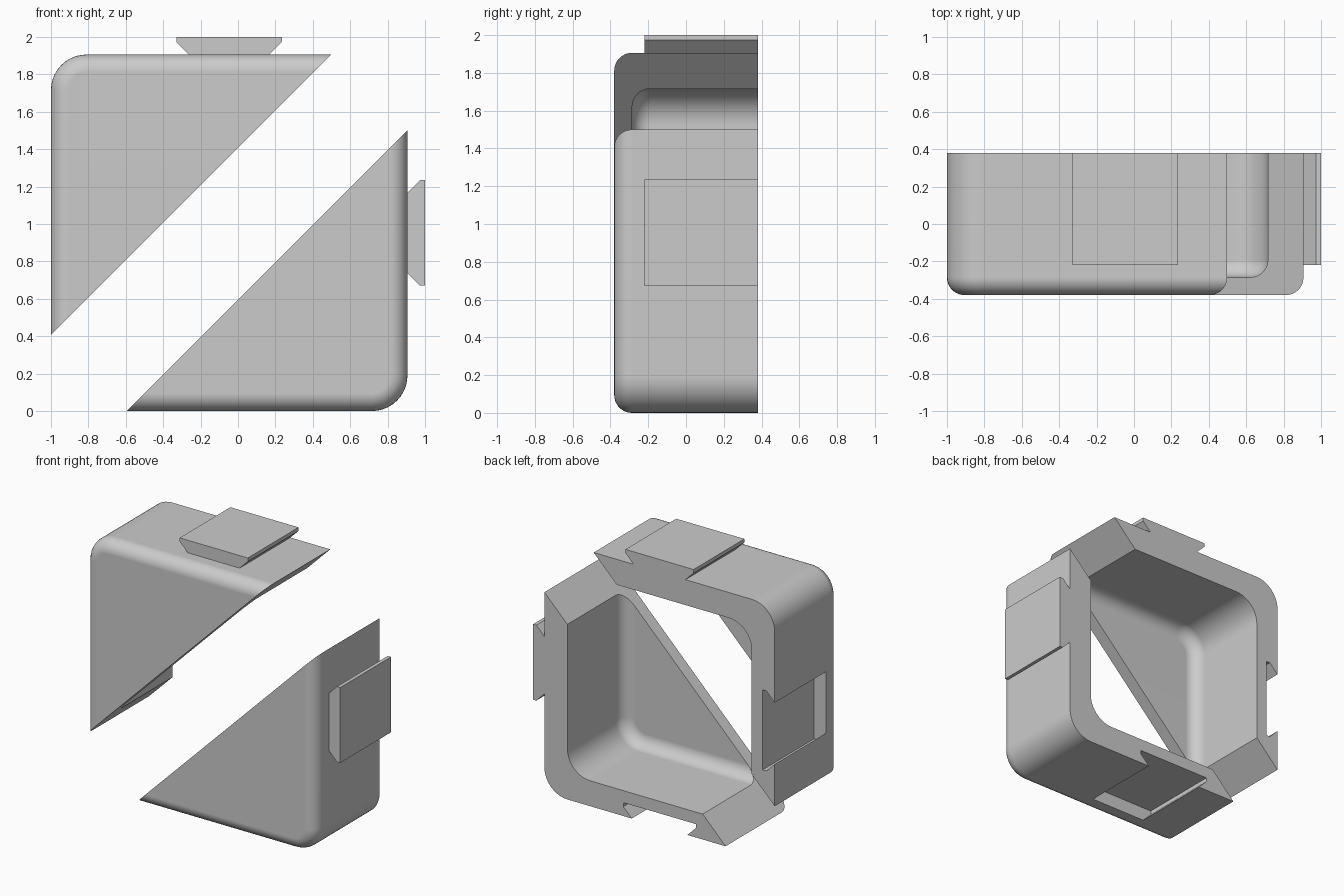
import bpy, bmesh, math
from mathutils import Vector

if "Cube" in bpy.data.objects:
    bpy.data.objects.remove(bpy.data.objects["Cube"])

CX, CZ = -0.047, 0.953      # centre of the square shell
HALF, WALL = 0.953, 0.19    # outer half width and wall thickness
BACK, FRONT = 0.38, -0.38
CORNER, FILLET = 0.19, 0.094

grey = bpy.data.materials.new("plain grey")
grey.use_nodes = True
grey.diffuse_color = (0.6, 0.6, 0.6, 1)
grey.node_tree.nodes["Principled BSDF"].inputs["Base Color"].default_value = (0.6, 0.6, 0.6, 1)


def loft(name, rings):
    """Closed solid through a list of rings with equal point counts."""
    bm = bmesh.new()
    loops = [[bm.verts.new(p) for p in ring] for ring in rings]
    for a, b in zip(loops, loops[1:]):
        for i in range(len(a)):
            j = (i + 1) % len(a)
            bm.faces.new((a[i], a[j], b[j], b[i]))
    bm.faces.new(loops[0])
    bm.faces.new(loops[-1])
    bmesh.ops.recalc_face_normals(bm, faces=bm.faces)
    mesh = bpy.data.meshes.new(name)
    bm.to_mesh(mesh)
    bm.free()
    mesh.materials.append(grey)
    ob = bpy.data.objects.new(name, mesh)
    bpy.context.collection.objects.link(ob)
    return ob


def rounded_ring(half, radius, y, steps=10):
    pts = []
    for k in range(4):
        mid = math.pi / 4 + k * math.pi / 2
        sx, sz = math.copysign(1, math.cos(mid)), math.copysign(1, math.sin(mid))
        for i in range(steps + 1):
            a = (k + i / steps) * math.pi / 2
            pts.append((CX + sx * (half - radius) + radius * math.cos(a), y,
                        CZ + sz * (half - radius) + radius * math.sin(a)))
    return pts


def rounded_block(name, half, back, front, steps=8):
    """Square block with round corners and a filleted front edge."""
    rings = [rounded_ring(half, CORNER, back)]
    for i in range(steps + 1):
        a = i / steps * math.pi / 2
        inset = FILLET * (1 - math.cos(a))
        rings.append(rounded_ring(half - inset, CORNER - inset,
                                  front + FILLET * (1 - math.sin(a))))
    return loft(name, rings)


def prism(name, outline, y0, y1):
    return loft(name, [[(x, y, z) for x, z in outline] for y in (y0, y1)])


def dovetail(name, normal, side, y0, y1):
    """Dovetail bar; side is a list of (half width, height above the wall)."""
    n = Vector(normal)
    t = Vector((n.y, -n.x))
    pts = [(w, h) for w, h in side] + [(-w, h) for w, h in reversed(side)]
    outline = [Vector((CX, CZ)) + n * (HALF + h) + t * w for w, h in pts]
    return prism(name, outline, y0, y1)


def combine(ob, tool, operation):
    mod = ob.modifiers.new(operation, 'BOOLEAN')
    mod.operation, mod.solver, mod.object = operation, 'EXACT', tool
    deps = bpy.context.evaluated_depsgraph_get()
    mesh = bpy.data.meshes.new_from_object(ob.evaluated_get(deps))
    ob.modifiers.clear()
    ob.data = mesh
    bpy.data.objects.remove(tool)


TAB = [(0.215, -0.05), (0.215, 0), (0.282, 0.067), (0.282, 0.094)]
SLOT = [(0.23, 0.05), (0.23, 0), (0.3, -0.07), (0.3, -0.1)]


def half_shell(name, waste, tab_normal, slot_normal):
    shell = rounded_block(name, HALF, BACK, FRONT)
    # hollow tray, open at the back
    combine(shell, rounded_block("cavity", HALF - WALL, BACK + 0.2, -0.285), 'DIFFERENCE')
    # socket in one wall
    combine(shell, dovetail("slot", slot_normal, SLOT, -0.23, BACK + 0.2), 'DIFFERENCE')
    # diagonal cut
    combine(shell, prism("waste", waste, -1, 1), 'DIFFERENCE')
    # matching rail on the other wall
    combine(shell, dovetail("tab", tab_normal, TAB, -0.22, BACK), 'UNION')
    bpy.ops.object.select_all(action='DESELECT')
    shell.select_set(True)
    bpy.context.view_layer.objects.active = shell
    bpy.ops.object.shade_smooth_by_angle(angle=math.radians(30))
    weighted = shell.modifiers.new("even shading", 'WEIGHTED_NORMAL')
    weighted.keep_sharp = True
    return shell


# The two halves meet along slanted cuts z = x + offset.
# Each has a rail and a socket.
UPPER, LOWER, FAR = 1.408, 0.594, 3
# upper half: rail above the top wall would cross no cut; socket in the side wall
half_shell("upper_half_shell",
           [(-FAR, UPPER - FAR), (FAR, UPPER + FAR), (FAR, -FAR)], (0, 1), (-1, 0))
# lower half: rail on the side wall, socket in the bottom wall
half_shell("lower_half_shell",
           [(-FAR, LOWER - FAR), (FAR, LOWER + FAR), (-FAR, FAR + LOWER)], (1, 0), (0, -1))
